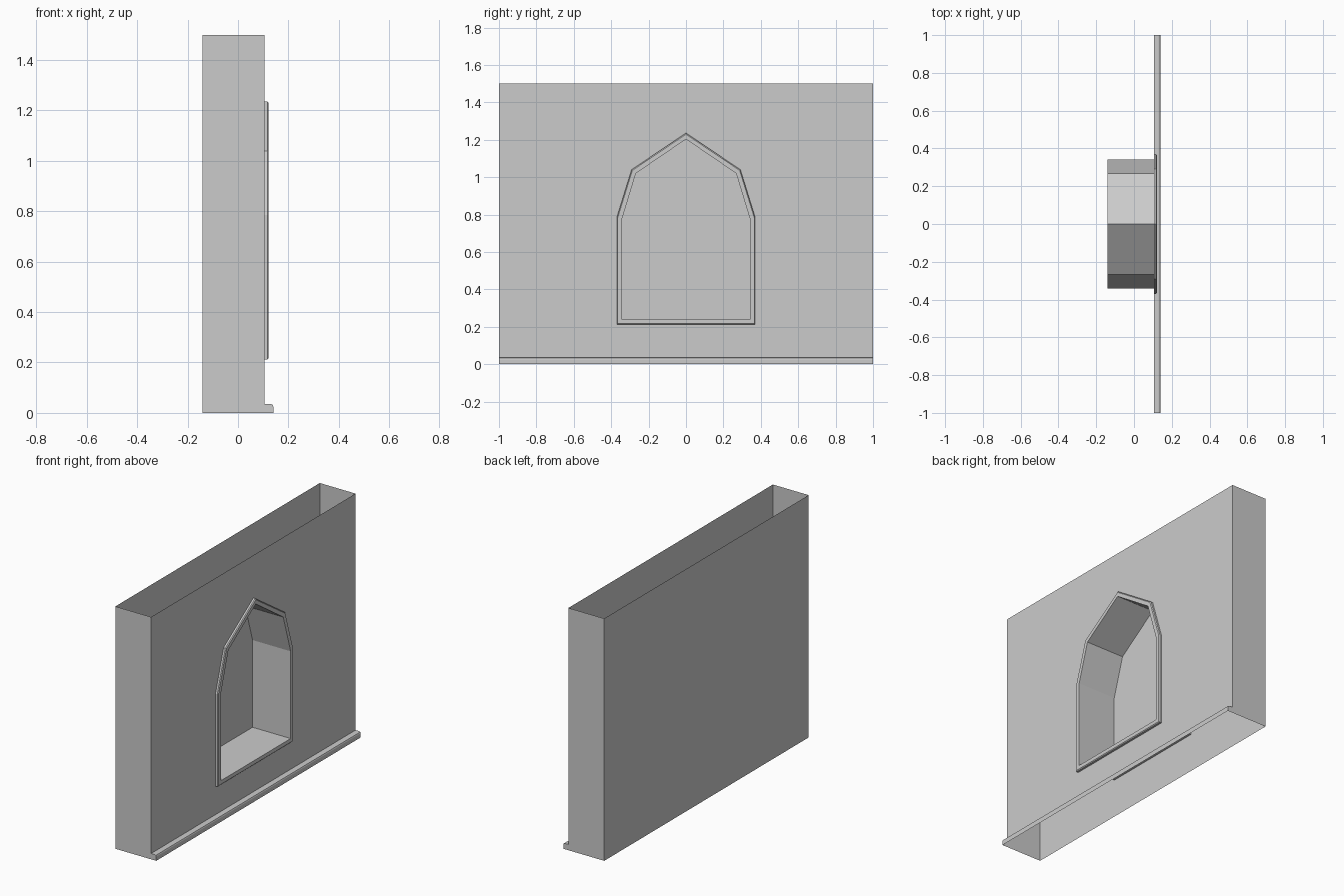
import bpy, bmesh
from mathutils import Vector

if "Cube" in bpy.data.objects:
    bpy.data.objects.remove(bpy.data.objects["Cube"])

BACK, FRONT, TOP, SKIRT_TOP = -0.14, 0.105, 1.5, 0.036
CENTRE = Vector((0, 0, 0.7))


class Part:
    """Collects flat faces, each turned to look along a wanted direction."""
    def __init__(self, name):
        self.name, self.bm = name, bmesh.new()

    def face(self, pts, facing):
        f = self.bm.faces.new([self.bm.verts.new(p) for p in pts])
        f.normal_update()
        if f.normal.dot(Vector(facing)) < 0:
            f.normal_flip()

    def band(self, ring_a, ring_b, facing):
        n = len(ring_a)
        for i in range(n):
            j = (i + 1) % n
            quad = [ring_a[i], ring_a[j], ring_b[j], ring_b[i]]
            mid = sum((Vector(p) for p in quad), Vector()) / 4
            self.face(quad, facing(mid))

    def finish(self):
        bmesh.ops.remove_doubles(self.bm, verts=self.bm.verts, dist=1e-5)
        mesh = bpy.data.meshes.new(self.name)
        self.bm.to_mesh(mesh)
        self.bm.free()
        obj = bpy.data.objects.new(self.name, mesh)
        bpy.context.collection.objects.link(obj)


def radial(mid):
    return Vector((0, mid.y, mid.z - CENTRE.z))


# Half outlines of the pointed opening, from bottom centre to apex (y, z)
outer = [(0, 0.212), (0.37, 0.212), (0.37, 0.785), (0.291, 1.04), (0, 1.236)]
bevel = [(0, 0.217), (0.365, 0.217), (0.365, 0.784), (0.287, 1.036), (0, 1.229)]
inner = [(0, 0.24), (0.341, 0.24), (0.341, 0.78), (0.268, 1.02), (0, 1.203)]


def ring(half, x):
    pts = half[1:] + [(-y, z) for y, z in half[-2:0:-1]]
    return [(x, y, z) for y, z in pts]


# Wall shell: front with opening, back and ends; top and bottom stay open
wall = Part("wall")
for s in (-1, 1):
    half = [(0, SKIRT_TOP), (1, SKIRT_TOP), (1, TOP), (0, TOP)] + outer[::-1]
    wall.face([(FRONT, s * y, z) for y, z in half], (1, 0, 0))
    wall.face([(BACK, s, 0), (FRONT, s, 0), (FRONT, s, SKIRT_TOP),
               (FRONT, s, TOP), (BACK, s, TOP)], (0, s, 0))
wall.face([(BACK, -1, 0), (BACK, 1, 0), (BACK, 1, TOP), (BACK, -1, TOP)], (-1, 0, 0))
wall.finish()

# Skirting strip with a chamfered upper edge, open underneath
skirt = Part("skirting")
profile = [(FRONT, SKIRT_TOP), (0.129, SKIRT_TOP), (0.137, 0.033), (0.14, 0.026), (0.14, 0)]
for (xa, za), (xb, zb) in zip(profile, profile[1:]):
    skirt.face([(xa, -1, za), (xb, -1, zb), (xb, 1, zb), (xa, 1, za)], (1, 0, 1))
for s in (-1, 1):
    skirt.face([(x, s, z) for x, z in profile + [(FRONT, 0)]], (0, s, 0))
skirt.finish()

# Raised frame around the opening
frame = Part("opening_frame")
frame.band(ring(outer, FRONT), ring(outer, 0.117), radial)
frame.band(ring(outer, 0.117), ring(bevel, 0.122), lambda m: (1, 0, 0))
frame.band(ring(bevel, 0.122), ring(inner, 0.122), lambda m: (1, 0, 0))
frame.band(ring(inner, 0.122), ring(inner, FRONT), lambda m: -radial(m))
frame.finish()

# Deep recess running to the back wall, with its inward-facing back panel
niche = Part("niche")
niche.band(ring(inner, FRONT), ring(inner, BACK), lambda m: -radial(m))
niche.face(ring(inner, BACK + 0.001), (1, 0, 0))
niche.finish()
